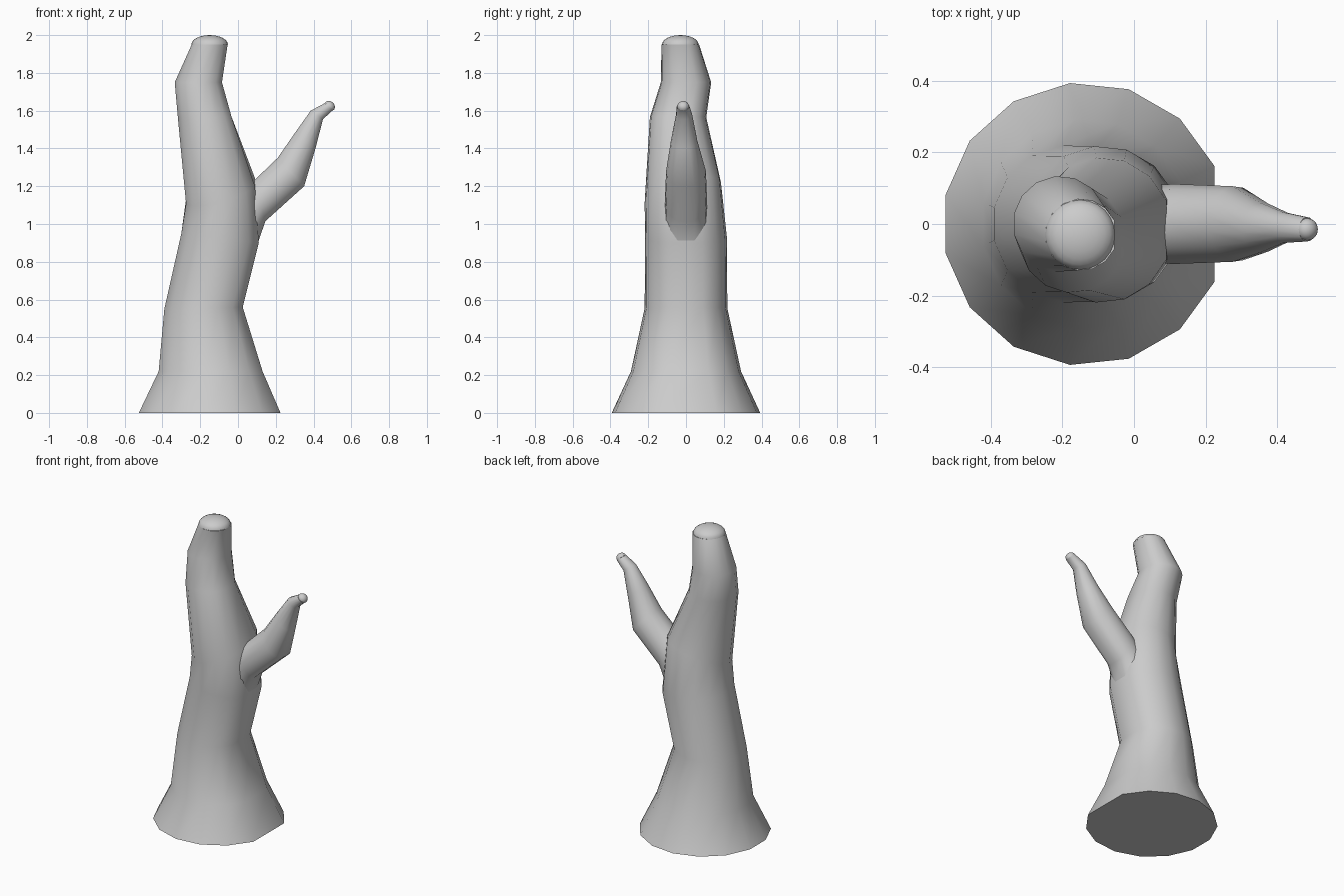
import bpy, bmesh, math
from mathutils import Matrix, Vector

if "Cube" in bpy.data.objects:
    bpy.data.objects.remove(bpy.data.objects["Cube"])

ANGLES = [math.radians(24 * i) for i in range(1, 15)]
COS_MAX, COS_MIN = math.cos(ANGLES[0]), min(math.cos(a) for a in ANGLES)


def finish(bm, name):
    bmesh.ops.recalc_face_normals(bm, faces=bm.faces)
    mesh = bpy.data.meshes.new(name)
    bm.to_mesh(mesh)
    bm.free()
    obj = bpy.data.objects.new(name, mesh)
    bpy.context.collection.objects.link(obj)
    bpy.ops.object.select_all(action='DESELECT')
    obj.select_set(True)
    bpy.context.view_layer.objects.active = obj
    bpy.ops.object.shade_smooth_by_angle(angle=math.radians(45))
    return obj


def limb(name, sections):
    """Loft rings; section = (x0, z0, x1, z1, y centre, y radius, z tilt along y)."""
    bm = bmesh.new()
    rings = []
    for x0, z0, x1, z1, yc, yr, tilt in sections:
        p, q = Vector((x0, yc, z0)), Vector((x1, yc, z1))
        u = (q - p) / (COS_MAX - COS_MIN)
        c = p - u * COS_MIN
        rings.append([bm.verts.new(c + u * math.cos(a)
                      + Vector((0, yr, tilt)) * math.sin(a)) for a in ANGLES])
    n = len(ANGLES)
    for a, b in zip(rings, rings[1:]):
        for i in range(n):
            j = (i + 1) % n
            bm.faces.new((a[i], a[j], b[j], b[i]))
    bm.faces.new(rings[0])
    bm.faces.new(rings[-1])
    return finish(bm, name)


def dome(name, loc, radius, height, tilt):
    bm = bmesh.new()
    bmesh.ops.create_uvsphere(bm, u_segments=24, v_segments=12, radius=1)
    low = [v for v in bm.verts if v.co.z < -0.01]
    bmesh.ops.delete(bm, geom=low, context='VERTS')
    bm.transform(Matrix.Translation(loc) @ Matrix.Rotation(tilt, 4, 'Y')
                 @ Matrix.Diagonal((radius, radius, height, 1)))
    return finish(bm, name)


# Crooked trunk with a flared foot
limb("trunk", [
    (-0.525, 0.00, 0.225, 0.00, 0.00, 0.395, 0),
    (-0.42, 0.22, 0.13, 0.22, 0.00, 0.293, 0),
    (-0.39, 0.55, 0.025, 0.56, 0.00, 0.22, 0),
    (-0.30, 0.95, 0.11, 0.90, 0.00, 0.218, 0),
    (-0.275, 1.12, 0.09, 1.22, -0.017, 0.203, 0.055),
    (-0.318, 1.56, -0.035, 1.57, -0.042, 0.15, 0),
    (-0.335, 1.75, -0.085, 1.75, 0.00, 0.134, 0),
    (-0.245, 1.95, -0.055, 1.95, -0.03, 0.10, 0),
])
dome("trunk_top", (-0.15, -0.03, 1.95), 0.097, 0.05, 0)

# Side branch, with a collar blending into the trunk
limb("branch", [
    (0.03, 1.20, 0.105, 0.90, 0.00, 0.11, 0),
    (0.085, 1.23, 0.145, 1.015, 0.00, 0.112, 0),
    (0.21, 1.35, 0.35, 1.20, 0.00, 0.106, 0),
    (0.30, 1.48, 0.41, 1.40, -0.01, 0.07, 0),
    (0.385, 1.60, 0.45, 1.555, -0.01, 0.043, 0),
    (0.46, 1.64, 0.505, 1.605, -0.015, 0.034, 0),
])
dome("branch_tip", (0.483, -0.015, 1.622), 0.031, 0.028, math.radians(40))
